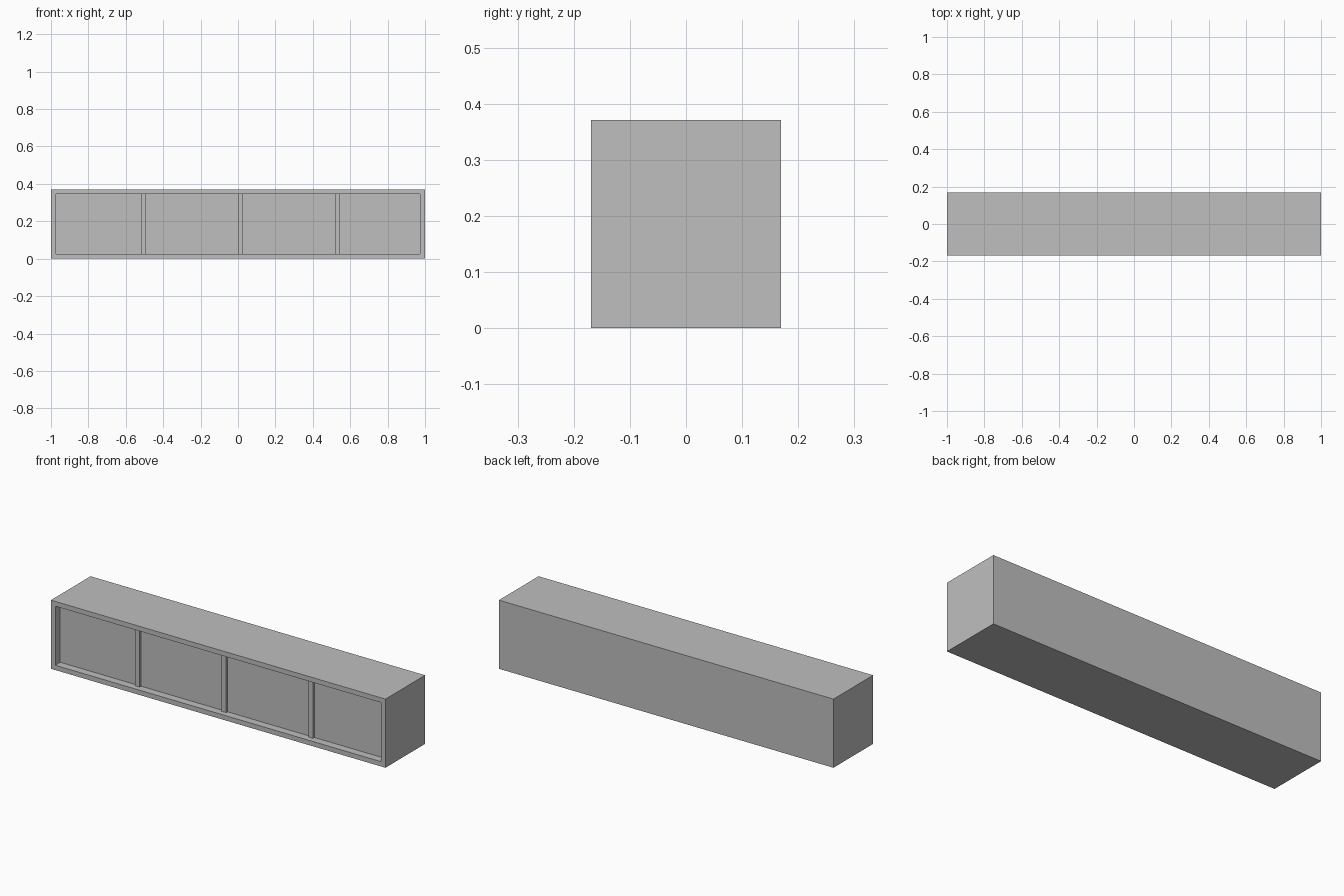
import bpy, bmesh
from mathutils import Matrix, Vector

if "Cube" in bpy.data.objects:
    bpy.data.objects.remove(bpy.data.objects["Cube"])

LENGTH, DEPTH, HEIGHT = 2.0, 0.338, 0.371
FRAME = 0.026       # width of the front rim
RECESS = 0.042      # how far the doors sit behind the rim
RAISE = 0.012       # how far the dividers stand out from the doors
FRONT = -DEPTH / 2

grey = bpy.data.materials.new("light grey")
grey.use_nodes = True
colour = (0.52, 0.52, 0.52, 1)
grey.diffuse_color = colour
grey.node_tree.nodes["Principled BSDF"].inputs["Base Color"].default_value = colour


def add_box(bm, centre, size):
    matrix = Matrix.Translation(centre) @ Matrix.Diagonal((*size, 1))
    bmesh.ops.create_cube(bm, size=1, matrix=matrix)


def finish(bm, name):
    bmesh.ops.recalc_face_normals(bm, faces=bm.faces)
    mesh = bpy.data.meshes.new(name)
    bm.to_mesh(mesh)
    bm.free()
    mesh.materials.append(grey)
    obj = bpy.data.objects.new(name, mesh)
    bpy.context.collection.objects.link(obj)


# Long case with the front inset and pushed back to leave a rim
bm = bmesh.new()
add_box(bm, (0, 0, HEIGHT / 2), (LENGTH, DEPTH, HEIGHT))
bm.normal_update()
front = min(bm.faces, key=lambda f: f.calc_center_median().y)
bmesh.ops.inset_region(bm, faces=[front], thickness=FRAME, use_even_offset=True)
pushed = bmesh.ops.extrude_face_region(bm, geom=[front])["geom"]
bmesh.ops.translate(bm, vec=Vector((0, RECESS, 0)),
                    verts=[v for v in pushed if isinstance(v, bmesh.types.BMVert)])
if front.is_valid:
    bmesh.ops.delete(bm, geom=[front], context="FACES_ONLY")
finish(bm, "cabinet_case")

# Three upright dividers between the four doors
for i, name in enumerate(("right_divider", "middle_divider", "left_divider")):
    bm = bmesh.new()
    x = 0.0135 + (i - 1) * 0.518
    add_box(bm, (x, FRONT + RECESS - RAISE / 2, HEIGHT / 2),
            (0.027, RAISE, HEIGHT - 2 * FRAME))
    finish(bm, name)
